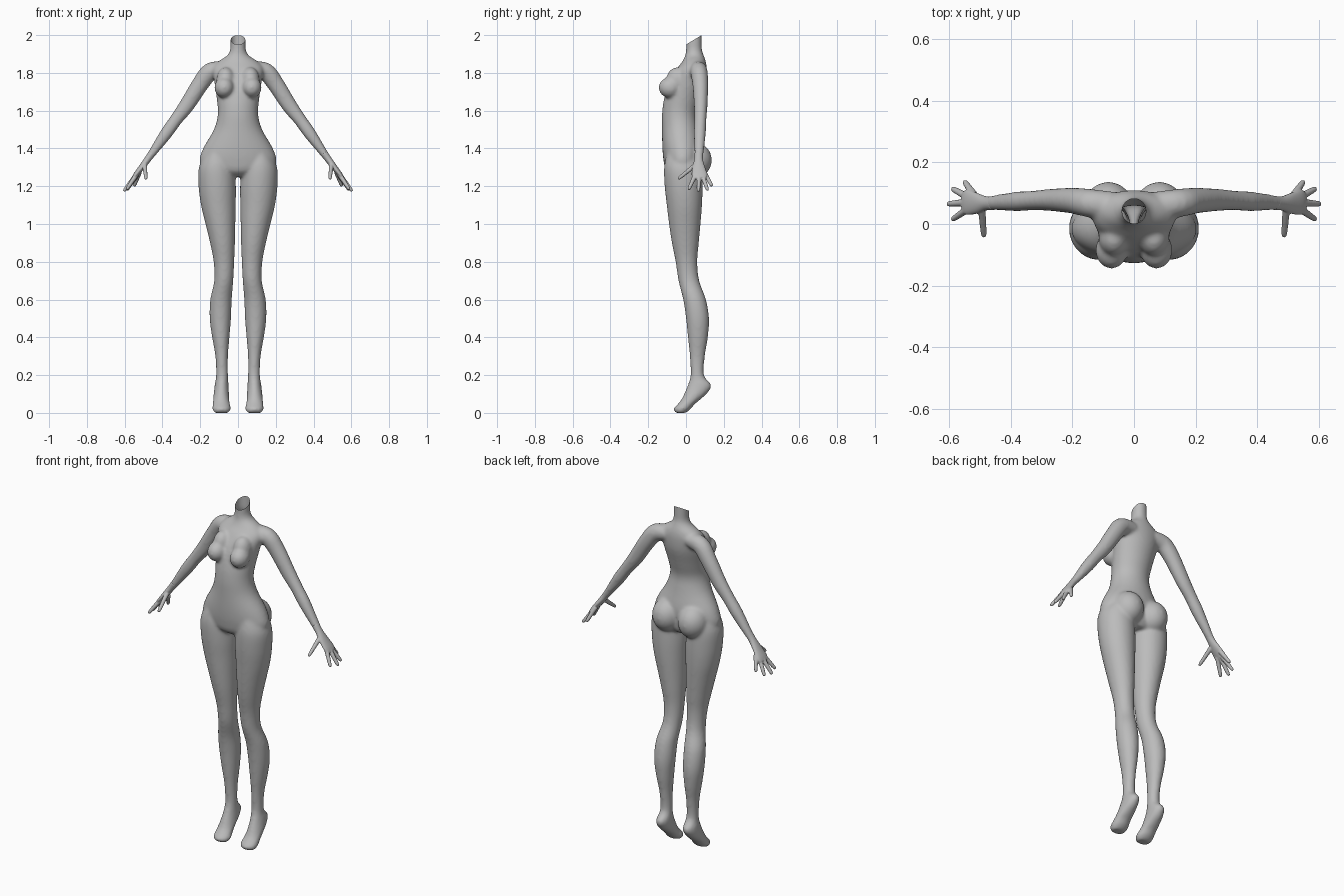
import bpy, bmesh, math
from mathutils import Vector, Matrix

cube = bpy.data.objects.get("Cube")
if cube:
    bpy.data.objects.remove(cube, do_unlink=True)

SIDES = 32
STEPS = 4
X_AXIS, Y_AXIS = Vector((1, 0, 0)), Vector((0, 1, 0))

grey = bpy.data.materials.new("plain grey")
grey.use_nodes = True
grey.diffuse_color = (0.5, 0.5, 0.5, 1)
grey.node_tree.nodes["Principled BSDF"].inputs["Base Color"].default_value = grey.diffuse_color


def resample(rows):
    """Smooth a list of ring measurements with a Catmull-Rom spline."""
    rows = [Vector(r) for r in rows]
    result = []
    for i in range(len(rows) - 1):
        before, start = rows[max(i - 1, 0)], rows[i]
        end, after = rows[i + 1], rows[min(i + 2, len(rows) - 1)]
        for step in range(STEPS):
            t = step / STEPS
            result.append(start + (end - before) * (t / 2)
                          + (before * 2 - start * 5 + end * 4 - after) * (t * t / 2)
                          + (start * 3 - before - end * 3 + after) * (t ** 3 / 2))
    result.append(rows[-1])
    return result


def skin(bm, rings):
    """Close a tube through rings given as (centre, half axis, half axis)."""
    loops = []
    for centre, u, v in rings:
        angles = [math.tau * k / SIDES for k in range(SIDES)]
        loops.append([bm.verts.new(centre + u * math.cos(a) + v * math.sin(a)) for a in angles])
    for low, high in zip(loops, loops[1:]):
        for k in range(SIDES):
            n = (k + 1) % SIDES
            bm.faces.new((low[k], low[n], high[n], high[k]))
    bm.faces.new(loops[0][::-1])
    bm.faces.new(loops[-1])


def stack(bm, rows):
    """Level rings: height, side limits, front and back limits."""
    rings = []
    for z, x0, x1, y0, y1 in resample(rows):
        centre = Vector(((x0 + x1) / 2, (y0 + y1) / 2, z))
        rings.append((centre, X_AXIS * (x1 - x0) / 2, Y_AXIS * (y1 - y0) / 2))
    skin(bm, rings)


def limb(bm, rows):
    """Rings square to a path: position, thickness, breadth."""
    rows = resample(rows)
    points = [Vector(r[:3]) for r in rows]
    rings = []
    for i, row in enumerate(rows):
        tangent = points[min(i + 1, len(rows) - 1)] - points[max(i - 1, 0)]
        u = tangent.cross(Y_AXIS).normalized()
        v = tangent.cross(u).normalized()
        rings.append((points[i], u * row[3], v * row[4]))
    skin(bm, rings)


def ball(bm, centre, size):
    matrix = Matrix.Translation(centre) @ Matrix.Diagonal((*size, 1))
    bmesh.ops.create_uvsphere(bm, u_segments=SIDES, v_segments=16, radius=1, matrix=matrix)


def finish(bm, name, voxel, rounds):
    """Mirror, fuse and soften the shapes into one skin."""
    bmesh.ops.recalc_face_normals(bm, faces=bm.faces)
    mesh = bpy.data.meshes.new(name)
    bm.to_mesh(mesh)
    bm.free()
    mesh.materials.append(grey)
    obj = bpy.data.objects.new(name, mesh)
    bpy.context.collection.objects.link(obj)
    obj.modifiers.new("mirror", 'MIRROR').use_mirror_merge = False
    fuse = obj.modifiers.new("fuse", 'REMESH')
    fuse.mode = 'VOXEL'
    fuse.voxel_size = voxel
    fuse.use_smooth_shade = True
    soften = obj.modifiers.new("soften", 'SMOOTH')
    soften.factor = 0.5
    soften.iterations = rounds
    bpy.ops.object.select_all(action='DESELECT')
    obj.select_set(True)
    bpy.context.view_layer.objects.active = obj
    bpy.ops.object.convert(target='MESH')
    bpy.ops.object.shade_smooth()
    return obj


# Torso and neck
body = bmesh.new()
torso = [
    (1.25, 0.07, -0.07, 0.06), (1.28, 0.17, -0.105, 0.08), (1.33, 0.204, -0.118, 0.085),
    (1.4, 0.185, -0.125, 0.09), (1.5, 0.128, -0.127, 0.07), (1.58, 0.107, -0.127, 0.06),
    (1.66, 0.112, -0.117, 0.08), (1.75, 0.125, -0.09, 0.105), (1.82, 0.135, -0.05, 0.11),
    (1.86, 0.105, -0.02, 0.105), (1.89, 0.06, -0.005, 0.095), (1.92, 0.042, 0, 0.085),
    (1.97, 0.04, 0, 0.083), (2.05, 0.04, 0, 0.083)]
stack(body, [(z, -half, half, front, back) for z, half, front, back in torso])

# Leg and raised-heel foot
stack(body, [
    (0, 0.05, 0.125, -0.055, 0), (0.02, 0.038, 0.136, -0.067, 0.025),
    (0.045, 0.042, 0.135, -0.045, 0.045), (0.07, 0.046, 0.132, -0.025, 0.075),
    (0.11, 0.048, 0.128, -0.006, 0.118), (0.15, 0.05, 0.123, 0.01, 0.134),
    (0.2, 0.053, 0.116, 0.024, 0.095), (0.3, 0.053, 0.12, 0.02, 0.1),
    (0.4, 0.045, 0.137, 0.01, 0.116), (0.5, 0.037, 0.15, 0, 0.122),
    (0.6, 0.033, 0.147, -0.015, 0.106), (0.7, 0.025, 0.126, -0.04, 0.07),
    (0.8, 0.02, 0.129, -0.055, 0.06), (0.9, 0.016, 0.148, -0.075, 0.068),
    (1, 0.014, 0.172, -0.09, 0.077), (1.1, 0.012, 0.196, -0.102, 0.085),
    (1.2, 0.011, 0.209, -0.113, 0.088), (1.3, 0.02, 0.207, -0.116, 0.085),
    (1.38, 0.05, 0.17, -0.1, 0.07)])

# Breast and buttock
ball(body, (0.073, -0.085, 1.722), (0.052, 0.06, 0.055))
ball(body, (0.065, -0.045, 1.76), (0.05, 0.06, 0.07))
ball(body, (0.083, 0.045, 1.338), (0.084, 0.092, 0.095))

# Arm
limb(body, [
    (0.07, 0.06, 1.82, 0.04, 0.045), (0.145, 0.068, 1.807, 0.048, 0.046),
    (0.2, 0.076, 1.74, 0.045, 0.042), (0.27, 0.078, 1.63, 0.041, 0.036),
    (0.33, 0.076, 1.55, 0.034, 0.032), (0.38, 0.073, 1.48, 0.033, 0.032),
    (0.44, 0.07, 1.395, 0.024, 0.026), (0.48, 0.067, 1.34, 0.018, 0.022)])
body_obj = finish(body, "body", 0.008, 10)

# Slanted open neck
cut = bmesh.new()
cut.from_mesh(body_obj.data)
bmesh.ops.bisect_plane(cut, geom=cut.verts[:] + cut.edges[:] + cut.faces[:],
                       plane_co=(0, 0, 1.95), plane_no=(0, -0.05, 0.083), clear_outer=True)
cut.to_mesh(body_obj.data)
cut.free()

# Palm, fingers and thumb
hand = bmesh.new()
limb(hand, [(0.455, 0.068, 1.375, 0.02, 0.023), (0.48, 0.067, 1.34, 0.018, 0.023),
            (0.51, 0.067, 1.3, 0.016, 0.034), (0.54, 0.07, 1.262, 0.013, 0.041),
            (0.555, 0.072, 1.242, 0.009, 0.035)])
digits = [((0.52, 0.095, 1.277), (0.55, 0.138, 1.2)), ((0.535, 0.085, 1.26), (0.59, 0.115, 1.178)),
          ((0.54, 0.07, 1.26), (0.605, 0.065, 1.173)), ((0.535, 0.052, 1.265), (0.59, 0.014, 1.182)),
          ((0.495, 0.06, 1.32), (0.487, -0.042, 1.238))]
for root, tip in digits:
    root, tip = Vector(root), Vector(tip)
    limb(hand, [(*root.lerp(tip, t), r, r) for t, r in
                ((0, 0.013), (0.5, 0.011), (0.9, 0.009), (1, 0.005))])
finish(hand, "hands", 0.0035, 4)
